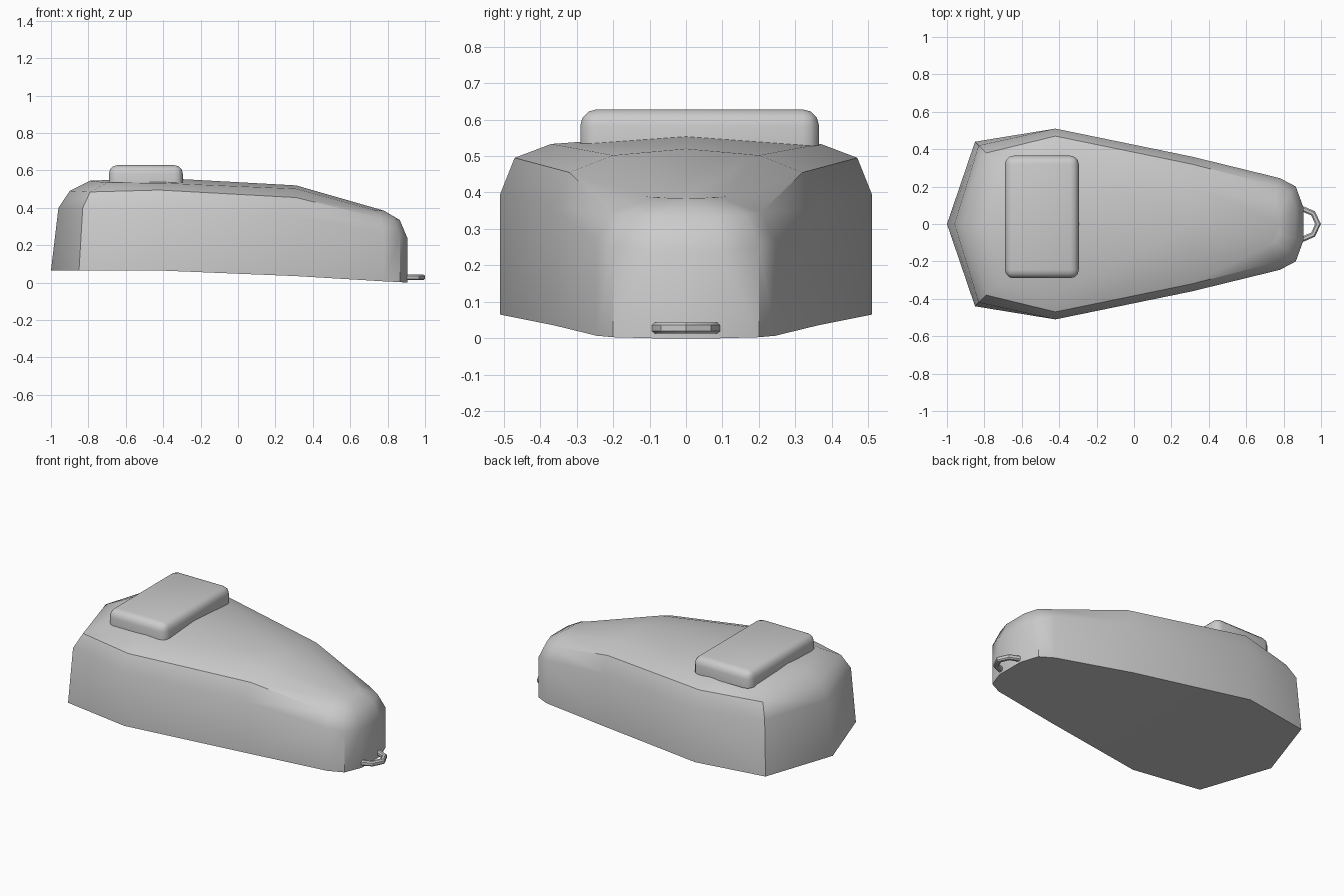
import bpy, bmesh

if "Cube" in bpy.data.objects:
    bpy.data.objects.remove(bpy.data.objects["Cube"])


def finish(name, bm, angle=None):
    bmesh.ops.remove_doubles(bm, verts=bm.verts, dist=0.0005)
    bmesh.ops.recalc_face_normals(bm, faces=bm.faces)
    mesh = bpy.data.meshes.new(name)
    bm.to_mesh(mesh)
    bm.free()
    obj = bpy.data.objects.new(name, mesh)
    bpy.context.collection.objects.link(obj)
    if angle:
        bpy.ops.object.select_all(action='DESELECT')
        obj.select_set(True)
        bpy.context.view_layer.objects.active = obj
        bpy.ops.object.shade_smooth_by_angle(angle=angle)
    return obj


# Hull: half outlines from tail to nose, stacked from bottom to shoulder
rings = [
    [(-1, 0, .065), (-.85, .44, .065), (-.42, .51, .065), (.31, .36, .035),
     (.78, .245, .007), (.865, .2, .003), (.905, .09, 0), (.905, 0, 0)],
    [(-.96, 0, .40), (-.83, .42, .40), (-.42, .51, .395), (.31, .36, .355),
     (.78, .245, .27), (.865, .2, .25), (.905, .09, .24), (.905, 0, .24)],
    [(-.90, 0, .49), (-.79, .38, .485), (-.42, .47, .495), (.31, .32, .455),
     (.76, .205, .345), (.835, .165, .338), (.865, .08, .335), (.865, 0, .335)],
    [(-.79, 0, .545), (-.70, .30, .535), (-.42, .37, .533), (.31, .20, .502),
     (.72, .115, .39), (.76, .09, .386), (.78, .05, .385), (.78, 0, .385)],
]
ridge_mid, ridge_front = (-.42, 0, .56), (.31, 0, .52)

bm = bmesh.new()
for side in (1, -1):
    def face(*pts):
        bm.faces.new([bm.verts.new((x, y * side, z)) for x, y, z in pts])

    for low, high in zip(rings, rings[1:]):
        for i in range(len(low) - 1):
            face(low[i], low[i + 1], high[i + 1], high[i])
    top, base = rings[-1], rings[0]
    face(top[0], top[1], top[2], ridge_mid)
    face(top[2], top[3], ridge_front, ridge_mid)
    face(top[3], top[4], top[7], ridge_front)
    face(top[4], top[5], top[6], top[7])
    # underside strips
    mids = [base[0], base[0], (-.42, 0, .065), (.31, 0, .035),
            (.78, 0, .007), (.865, 0, .003), base[7]]
    face(base[0], base[1], base[2], mids[2])
    for i in range(2, 6):
        face(base[i], base[i + 1], mids[i + 1], mids[i])
finish("hull", bm, 0.7)

# Raised pad with rounded top and corners
bm = bmesh.new()
bmesh.ops.create_cube(bm, size=1)
for v in bm.verts:
    v.co.x = -.4925 + v.co.x * .395
    v.co.y = .0375 + v.co.y * .655
    v.co.z = .578 + v.co.z * .1
edges = [e for e in bm.edges if max(v.co.z for v in e.verts) > .6]
bmesh.ops.bevel(bm, geom=edges, offset=.045, segments=3, profile=.5,
                affect='EDGES')
finish("top_pad", bm, 0.7)

# Tow loop on the nose
outer = [(.89, .096), (.912, .092), (.967, .068), (1, 0)]
inner = [(.89, .066), (.905, .064), (.948, .046), (.968, 0)]
mirror = lambda pts: pts + [(x, -y) for x, y in reversed(pts[:-1])]
outer, inner = mirror(outer), mirror(inner)
bm = bmesh.new()
sections = []
for (ox, oy), (ix, iy) in zip(outer, inner):
    # chamfered band section
    sec = []
    for t, z in ((0, .02), (.25, .013), (.75, .013), (1, .02),
                 (1, .036), (.75, .043), (.25, .043), (0, .036)):
        sec.append(bm.verts.new((ox + (ix - ox) * t, oy + (iy - oy) * t, z)))
    sections.append(sec)
for a, b in zip(sections, sections[1:]):
    for i in range(8):
        j = (i + 1) % 8
        bm.faces.new((a[i], a[j], b[j], b[i]))
bm.faces.new(sections[0])
bm.faces.new(sections[-1])
finish("tow_loop", bm, 0.6)
